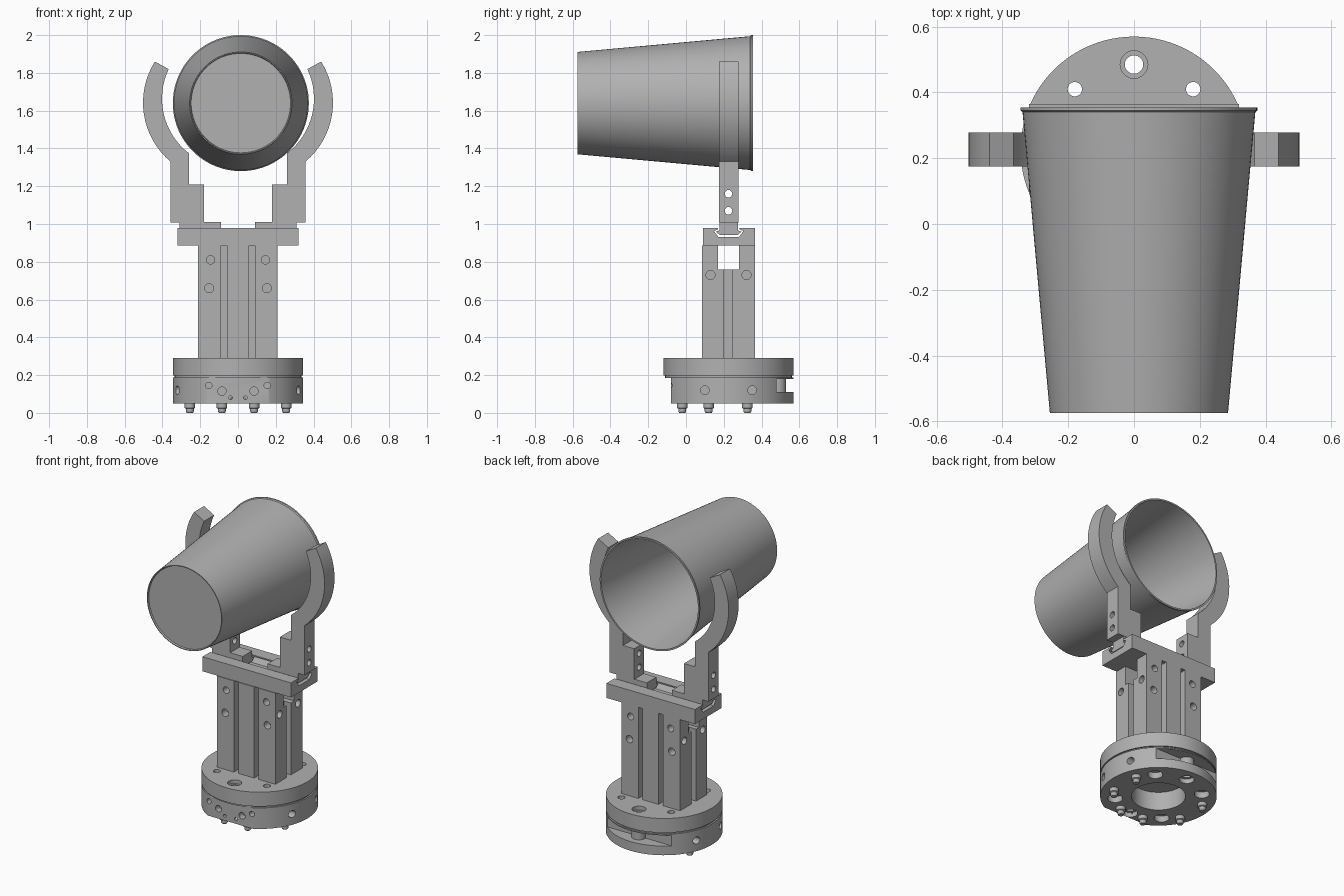
import bpy, bmesh, math
from mathutils import Vector, Matrix

cube = bpy.data.objects.get("Cube")
if cube:
    bpy.data.objects.remove(cube, do_unlink=True)

grey = bpy.data.materials.new("plain grey")
grey.use_nodes = True
grey.diffuse_color = (0.44, 0.44, 0.44, 1)
grey.node_tree.nodes["Principled BSDF"].inputs["Base Color"].default_value = (0.44, 0.44, 0.44, 1)

CY = 0.225   # depth of the shared vertical axis


def finish(name, bm):
    bmesh.ops.recalc_face_normals(bm, faces=bm.faces)
    mesh = bpy.data.meshes.new(name)
    bm.to_mesh(mesh)
    bm.free()
    mesh.materials.append(grey)
    ob = bpy.data.objects.new(name, mesh)
    bpy.context.collection.objects.link(ob)
    return ob


def prism(name, pts, axis, a, b):
    """Extrude a 2D outline along an axis from a to b."""
    place = {"x": lambda p: (a, p[0], p[1]),
             "y": lambda p: (p[0], a, p[1]),
             "z": lambda p: (p[0], p[1], a)}[axis]
    bm = bmesh.new()
    face = bm.faces.new([bm.verts.new(place(p)) for p in pts])
    ext = bmesh.ops.extrude_face_region(bm, geom=[face])
    move = Vector([(b - a) if axis == k else 0 for k in "xyz"])
    bmesh.ops.translate(bm, vec=move, verts=[v for v in ext["geom"] if isinstance(v, bmesh.types.BMVert)])
    return finish(name, bm)


def box(name, x, y, z):
    return prism(name, [(x[0], y[0]), (x[1], y[0]), (x[1], y[1]), (x[0], y[1])], "z", *z)


def rod(name, centre, r, axis, a, b, n=20):
    ring = [(centre[0] + r * math.cos(math.tau * i / n),
             centre[1] + r * math.sin(math.tau * i / n)) for i in range(n)]
    return prism(name, ring, axis, a, b)


def cut(ob, *cutters):
    for c in cutters:
        mod = ob.modifiers.new("cut", "BOOLEAN")
        mod.operation, mod.solver, mod.object = "DIFFERENCE", "EXACT", c
        bpy.context.view_layer.objects.active = ob
        bpy.ops.object.modifier_apply(modifier=mod.name)
        bpy.data.objects.remove(c, do_unlink=True)


def smooth(ob):
    bpy.ops.object.select_all(action="DESELECT")
    ob.select_set(True)
    bpy.context.view_layer.objects.active = ob
    bpy.ops.object.shade_smooth_by_angle(angle=math.radians(30))


def lathe(name, profile, matrix, n=72):
    """Spin (radius, height) points about z, then place the result."""
    bm = bmesh.new()
    vs = [bm.verts.new((r, 0, h)) for r, h in profile]
    edges = [bm.edges.new(e) for e in zip(vs, vs[1:])]
    bmesh.ops.spin(bm, geom=vs + edges, cent=(0, 0, 0), axis=(0, 0, 1), angle=math.tau, steps=n)
    bmesh.ops.remove_doubles(bm, verts=bm.verts, dist=1e-5)
    bm.transform(matrix)
    ob = finish(name, bm)
    smooth(ob)
    return ob


def arc(p, q, r, n=16):
    """Points on the circle through p, q and r."""
    d = 2 * (p[0] * (q[1] - r[1]) + q[0] * (r[1] - p[1]) + r[0] * (p[1] - q[1]))
    s = [k[0] ** 2 + k[1] ** 2 for k in (p, q, r)]
    cx = (s[0] * (q[1] - r[1]) + s[1] * (r[1] - p[1]) + s[2] * (p[1] - q[1])) / d
    cz = (s[0] * (r[0] - q[0]) + s[1] * (p[0] - r[0]) + s[2] * (q[0] - p[0])) / d
    rad = math.hypot(p[0] - cx, p[1] - cz)
    a, b = (math.atan2(k[1] - cz, k[0] - cx) for k in (p, r))
    return [(cx + rad * math.cos(a + (b - a) * i / n), cz + rad * math.sin(a + (b - a) * i / n))
            for i in range(n + 1)]


# Tapered open cup lying along y, closed at the front
lathe("cup", [(0, -0.565), (0.263, -0.565), (0.266, -0.575), (0.271, -0.575), (0.354, 0.34),
              (0.36, 0.345), (0.36, 0.355), (0.35, 0.355), (0.262, -0.555), (0, -0.555)],
      Matrix.Translation((0.015, 0, 1.64)) @ Matrix.Rotation(-math.pi / 2, 4, "X"), 96)

# Base: upper flange
flange = rod("base_flange", (0, CY), 0.345, "z", 0.197, 0.29, 96)
corner_holes = [(sx * 0.18, CY + sy * 0.185) for sx in (-1, 1) for sy in (-1, 1)]
for p in corner_holes:
    cut(flange, rod("c", p, 0.022, "z", 0.1, 0.4))
for s in (-1, 1):
    p = (0, CY + s * 0.26)
    cut(flange, rod("c", p, 0.028, "z", 0.1, 0.4), rod("c", p, 0.042, "z", 0.265, 0.4))
smooth(flange)

smooth(rod("base_seam", (0, CY), 0.335, "z", 0.185, 0.199, 96))
seam = bpy.data.objects["base_seam"]

# Base: lower body with flat front, rear notch, sockets and screw holes
body = rod("base_body", (0, CY), 0.345, "z", 0.05, 0.187, 96)
cut(body, box("c", (-1, 1), (-1, -0.08), (0, 1)),
    box("c", (-1, 1), (0.48, 1), (0.11, 0.18)),
    rod("c", (0, CY), 0.16, "z", 0, 0.17, 48))
for p in corner_holes:
    cut(body, rod("c", p, 0.045, "z", 0, 0.09))
    for part in (body, seam):
        cut(part, rod("c", p, 0.022, "z", 0, 0.4))
for s in (-1, 1):
    p = (0, CY + s * 0.26)
    cut(body, rod("c", p, 0.045, "z", 0, 0.08))
    for part in (body, seam):
        cut(part, rod("c", p, 0.028, "z", 0, 0.4))
    # front and side screw holes
    cut(body, rod("c", (s * 0.085, 0.115), 0.022, "y", -0.2, -0.04),
        rod("c", (s * 0.155, 0.145), 0.017, "y", -0.2, -0.04),
        rod("c", (s * 0.04, 0.08), 0.01, "y", -0.2, -0.06))
    for y in (0.1, 0.35):
        cut(body, rod("c", (y, 0.12), 0.023, "x", s * 0.27, s * 0.5))
smooth(body)

boss = rod("rear_boss", (0, 0.485), 0.045, "z", 0.105, 0.185, 32)
cut(boss, rod("c", (0, 0.485), 0.028, "z", 0, 0.4))
smooth(boss)

# Small stepped feet
for sx in (-1, 1):
    for x, y in ((0.085, -0.02), (0.255, 0.12), (0.255, 0.325)):
        lathe("foot", [(0, 0), (0.016, 0), (0.021, 0.008), (0.021, 0.022), (0.028, 0.026),
                       (0.028, 0.055), (0, 0.055)], Matrix.Translation((sx * x, y, 0)), 20)

# Grooved column
column = box("column", (-0.213, 0.21), (0.085, 0.365), (0.285, 0.885))
cut(column, box("c", (-1, 1), (0.17, 0.28), (0.76, 1)))
for s in (-1, 1):
    side = sorted((s * 0.16, s * 0.5))
    cut(column, box("c", side, (0.2, 0.245), (0.2, 0.8)))
    for y in (0.13, 0.32):
        cut(column, rod("c", (y, 0.73), 0.024, "x", *side))
    face = sorted((CY + s * 0.09, CY + s * 0.3))
    for g in (-1, 1):
        mid = g * 0.073
        cut(column, box("c", (mid - 0.016, mid + 0.016), face, (0.2, 1)),
            rod("c", (g * 0.145, 0.81), 0.022, "y", *face),
            rod("c", (g * 0.153, 0.66), 0.024, "y", *face))
smooth(column)

# Cross rail with a dovetail slot
rail = box("rail", (-0.32, 0.32), (0.09, 0.365), (0.885, 0.98))
cut(rail, prism("c", [(0.17, 1), (0.17, 0.972), (0.148, 0.963), (0.172, 0.93),
                      (0.28, 0.93), (0.304, 0.963), (0.282, 0.972), (0.282, 1)], "x", -1, 1))

# Gripper: mirrored sliders and curved jaws
inner = arc((0.26, 1.375), (0.402, 1.65), (0.367, 1.82))
outer = arc((0.44, 1.86), (0.503, 1.64), (0.357, 1.33))
jaw_outline = [(0.18, 1.008), (0.18, 1.21), (0.26, 1.21)] + inner + outer + [(0.357, 1.008)]
for side, s in (("left", 1), ("right", -1)):
    prism(side + "_slider", [(0.177, 1.01), (0.177, 0.966), (0.158, 0.96), (0.178, 0.942),
                             (0.274, 0.942), (0.294, 0.96), (0.275, 0.966), (0.275, 1.01)],
          "x", s * 0.09, s * 0.31)
    jaw = prism(side + "_jaw", [(s * x, z) for x, z in jaw_outline], "y", 0.175, 0.278)
    for z in (1.07, 1.16):
        cut(jaw, rod("c", (0.225, z), 0.02, "x", s * 0.1, s * 0.5))
    smooth(jaw)
